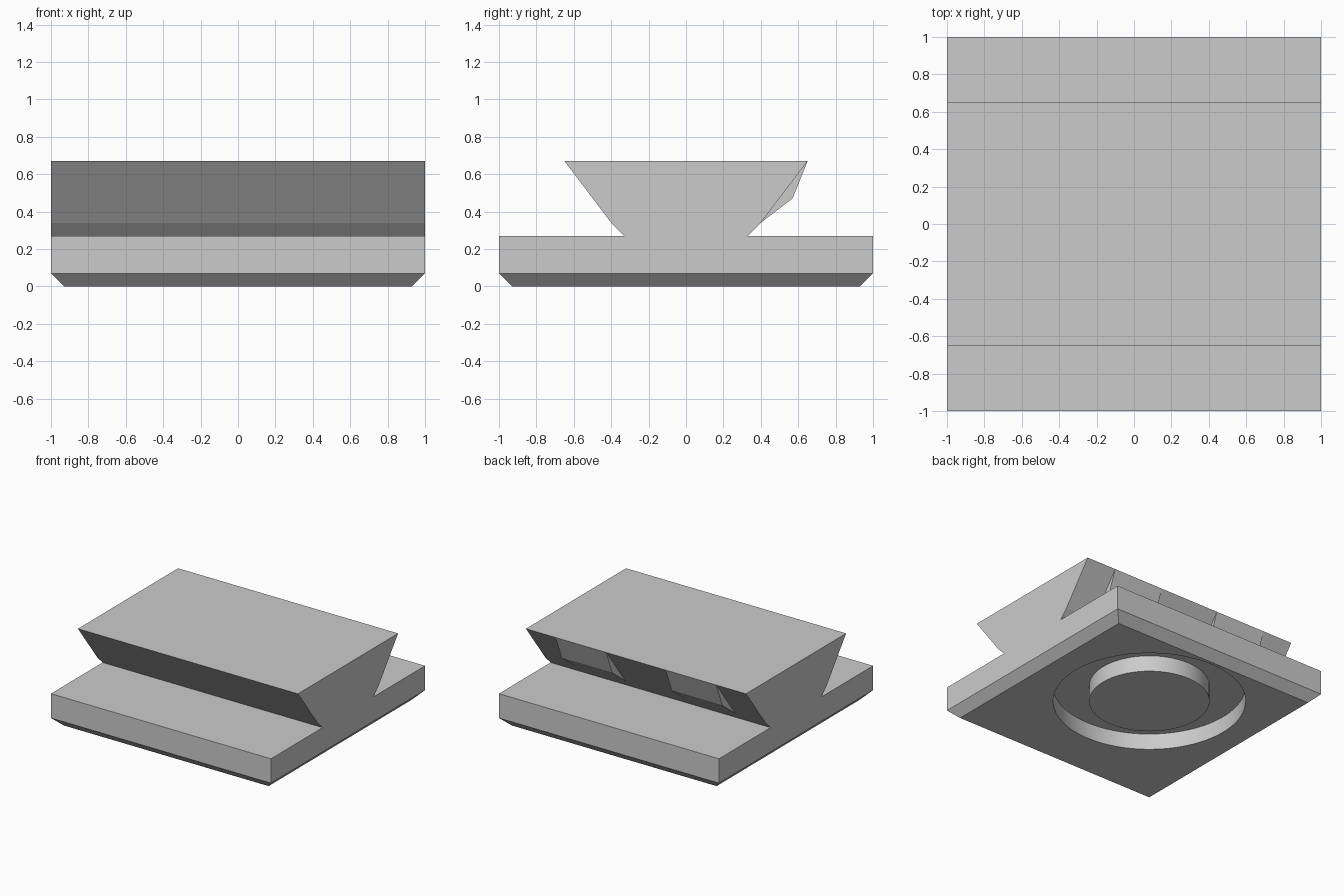
import bpy, bmesh, math

if "Cube" in bpy.data.objects:
    bpy.data.objects.remove(bpy.data.objects["Cube"], do_unlink=True)

gray = bpy.data.materials.new("light_gray")
gray.use_nodes = True
color = (0.6, 0.6, 0.6, 1)
gray.diffuse_color = color
gray.node_tree.nodes["Principled BSDF"].inputs["Base Color"].default_value = color


def make_object(name, bm):
    bmesh.ops.recalc_face_normals(bm, faces=bm.faces)
    mesh = bpy.data.meshes.new(name)
    bm.to_mesh(mesh)
    bm.free()
    mesh.materials.append(gray)
    obj = bpy.data.objects.new(name, mesh)
    bpy.context.collection.objects.link(obj)
    return obj


def extrude_x(name, profile, x0, x1):
    """Extrude a (y, z) profile from x0 to x1."""
    bm = bmesh.new()
    face = bm.faces.new([bm.verts.new((x0, y, z)) for y, z in profile])
    geom = bmesh.ops.extrude_face_region(bm, geom=[face])["geom"]
    verts = [v for v in geom if isinstance(v, bmesh.types.BMVert)]
    bmesh.ops.translate(bm, verts=verts, vec=(x1 - x0, 0, 0))
    return make_object(name, bm)


def cylinder(name, radius, y, z0, z1):
    bm = bmesh.new()
    bmesh.ops.create_cone(bm, cap_ends=True, segments=96, radius1=radius,
                          radius2=radius, depth=z1 - z0)
    bmesh.ops.translate(bm, verts=bm.verts, vec=(0, y, (z0 + z1) / 2))
    return make_object(name, bm)


def smooth(obj):
    bpy.ops.object.select_all(action="DESELECT")
    obj.select_set(True)
    bpy.context.view_layer.objects.active = obj
    bpy.ops.object.shade_smooth_by_angle(angle=math.radians(30))


# Square base plate with a chamfered lower edge
bm = bmesh.new()
bmesh.ops.create_cube(bm, size=2)
for v in bm.verts:
    v.co.z = 0.27 if v.co.z > 0 else 0.07
bottom = min(bm.faces, key=lambda f: f.calc_center_median().z)
geom = bmesh.ops.extrude_face_region(bm, geom=[bottom])["geom"]
for v in geom:
    if isinstance(v, bmesh.types.BMVert):
        v.co = (v.co.x * 0.93, v.co.y * 0.93, 0)
bmesh.ops.delete(bm, geom=[bottom], context="FACES_ONLY")
base = make_object("base_plate", bm)

# Round recess in the underside
CENTER_Y, DEPTH = 0.18, 0.133
cutter = cylinder("recess_cutter", 0.725, CENTER_Y, -0.1, DEPTH)
cutter.hide_render = True
cut = base.modifiers.new("recess", "BOOLEAN")
cut.operation = "DIFFERENCE"
cut.solver = "EXACT"
cut.object = cutter
bpy.context.view_layer.objects.active = base
bpy.ops.object.modifier_apply(modifier=cut.name)
bpy.data.objects.remove(cutter, do_unlink=True)
smooth(base)

# Round boss in the middle of the recess
smooth(cylinder("center_boss", 0.453, CENTER_Y, 0, DEPTH + 0.01))

# Dovetail rail
half = [(0.33, 0.27), (0.40, 0.34), (0.65, 0.67)]
rail_profile = half + [(-y, z) for y, z in reversed(half)]
extrude_x("dovetail_rail", rail_profile, -1, 1)

# Wedge bumps on the back of the rail
bump_profile = [(0.65, 0.67), (0.57, 0.47), (0.40, 0.34)]
for side, sign in (("left", 1), ("right", -1)):
    extrude_x(side + "_grip_bump", bump_profile, sign * 0.27, sign * 0.73)
